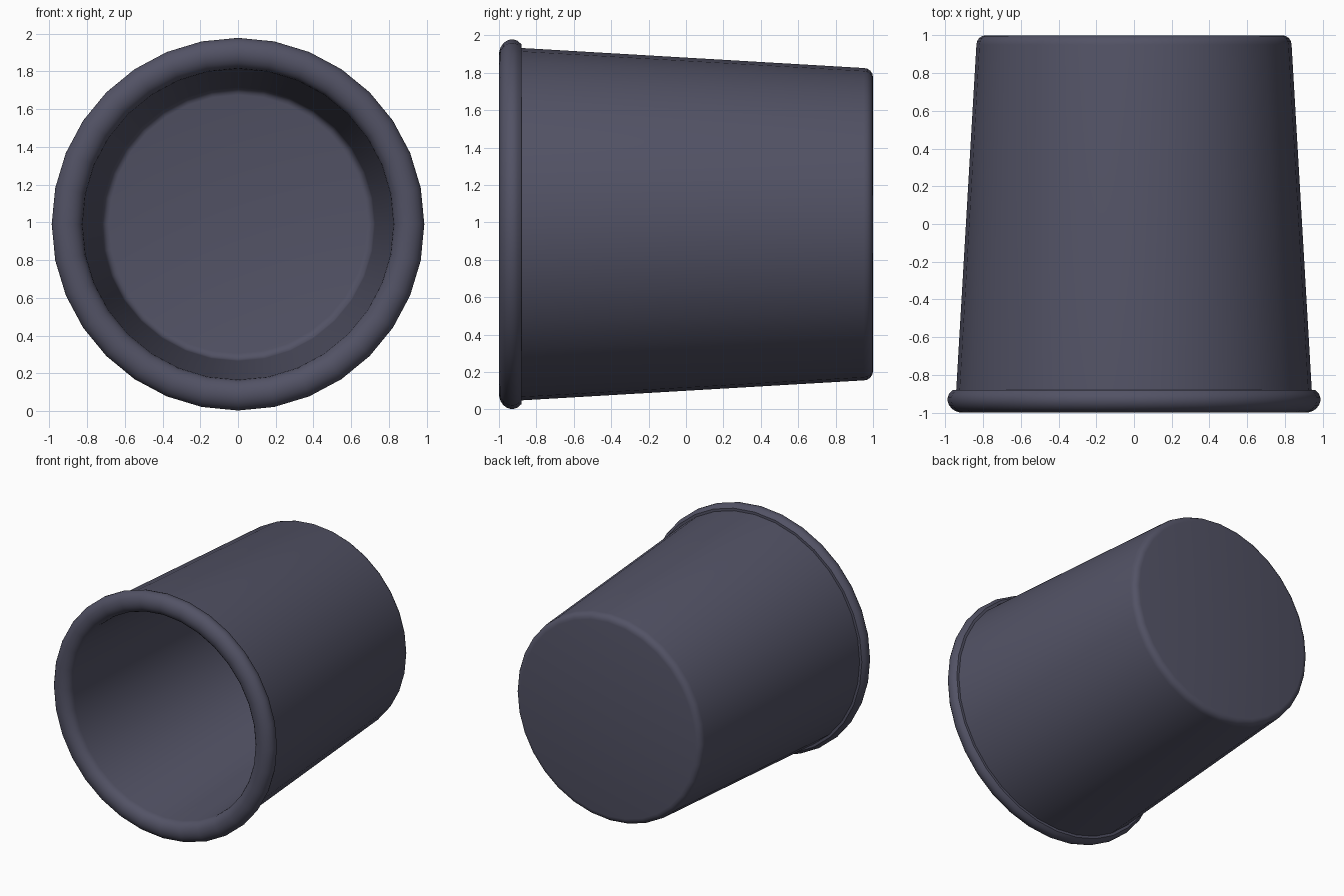
import bpy, bmesh, math

if "Cube" in bpy.data.objects:
    bpy.data.objects.remove(bpy.data.objects["Cube"])

SIDES = 32
CENTRE_Z = 0.99

# One flat colour
mat = bpy.data.materials.new("dark slate")
mat.diffuse_color = (0.085, 0.085, 0.13, 1)
mat.use_nodes = True
mat.node_tree.nodes["Principled BSDF"].inputs["Base Color"].default_value = mat.diffuse_color


def arc(cy, cr, ry, rr, a0, a1, n):
    """Elliptic arc of (y, radius) profile points, angles in degrees."""
    pts = []
    for i in range(n + 1):
        a = math.radians(a0 + (a1 - a0) * i / n)
        pts.append((cy + ry * math.cos(a), cr + rr * math.sin(a)))
    return pts


# Profile from the outer base centre, over the rim, to the inner floor centre
profile = [(1.0, 0.0)]
profile += arc(0.95, 0.785, 0.05, 0.05, 0, 90, 4)          # rounded base edge
profile += [(-0.88, 0.942)]                                # tapered outer wall
profile += [(-0.88, 0.962)]                                # step under rim
profile += arc(-0.93, 0.906, 0.07, 0.082, 65, 270, 12)     # rolled rim
profile += arc(0.84, 0.685, 0.05, 0.04, 90, 0, 4)          # inner wall to floor
profile += [(0.89, 0.0)]

# Lathe the bucket around the y axis
bm = bmesh.new()
rings = []
for y, r in profile:
    if r == 0:
        rings.append([bm.verts.new((0, y, CENTRE_Z))])
    else:
        rings.append([bm.verts.new((r * math.cos(2 * math.pi * i / SIDES), y,
                                    CENTRE_Z + r * math.sin(2 * math.pi * i / SIDES)))
                      for i in range(SIDES)])
for a, b in zip(rings, rings[1:]):
    for i in range(SIDES):
        j = (i + 1) % SIDES
        loop = [a[i % len(a)], a[j % len(a)], b[j % len(b)], b[i % len(b)]]
        bm.faces.new(list(dict.fromkeys(loop)))
bmesh.ops.recalc_face_normals(bm, faces=bm.faces)

mesh = bpy.data.meshes.new("bucket")
bm.to_mesh(mesh)
bm.free()
bucket = bpy.data.objects.new("bucket", mesh)
bpy.context.collection.objects.link(bucket)
mesh.materials.append(mat)

# Smooth curves, sharp rim step
bpy.context.view_layer.objects.active = bucket
bucket.select_set(True)
bpy.ops.object.shade_smooth_by_angle(angle=math.radians(35))
